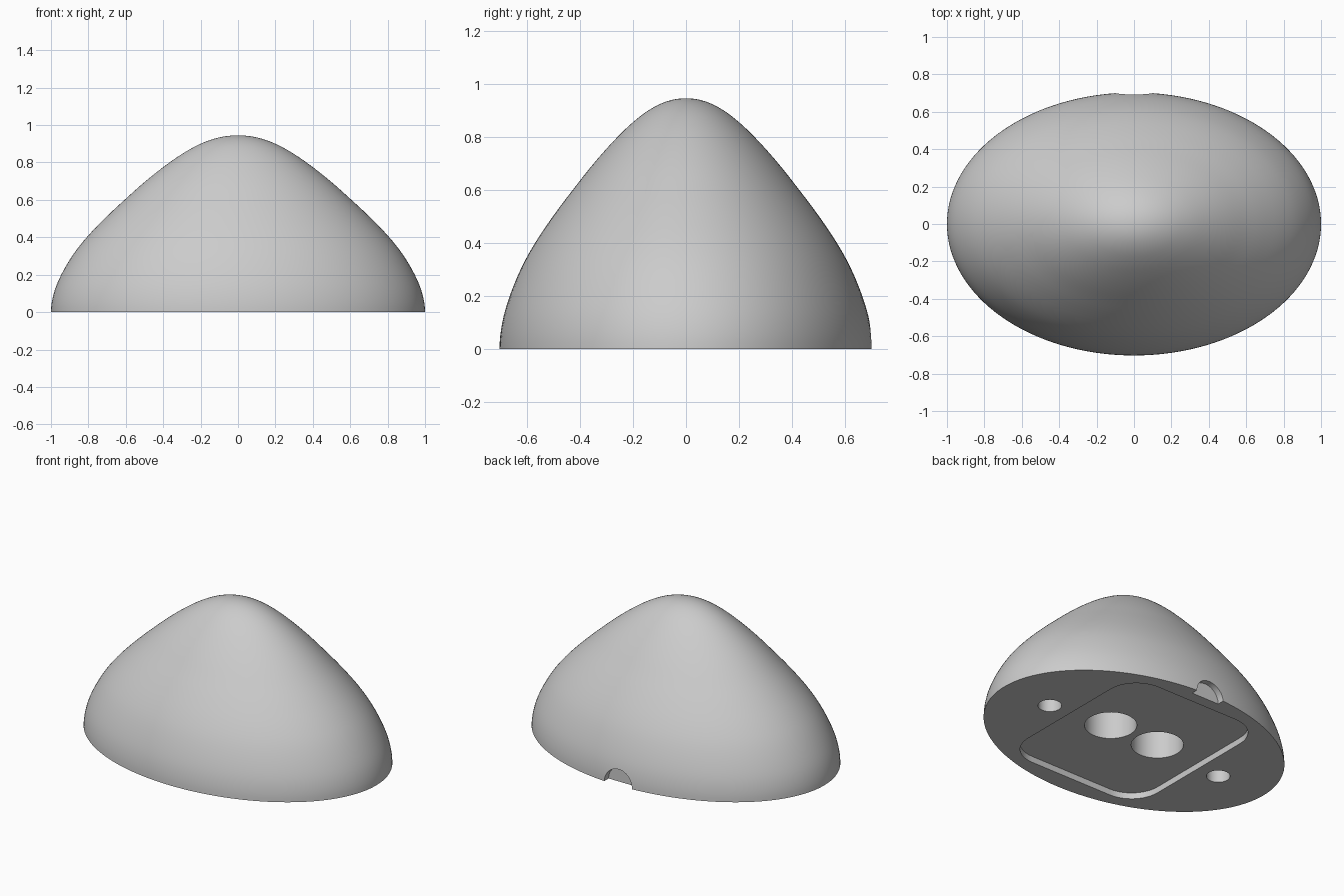
import bpy, bmesh, math
from mathutils import Vector, Matrix

cube = bpy.data.objects.get("Cube")
if cube:
    bpy.data.objects.remove(cube, do_unlink=True)

grey = bpy.data.materials.new("light grey")
grey.use_nodes = True
grey.diffuse_color = (0.6, 0.6, 0.6, 1)
grey.node_tree.nodes["Principled BSDF"].inputs["Base Color"].default_value = (0.6, 0.6, 0.6, 1)

DEPTH_SCALE = 0.703   # oval base: depth relative to width


def make_object(name, bm):
    bmesh.ops.recalc_face_normals(bm, faces=bm.faces)
    mesh = bpy.data.meshes.new(name)
    bm.to_mesh(mesh)
    bm.free()
    mesh.materials.append(grey)
    obj = bpy.data.objects.new(name, mesh)
    bpy.context.collection.objects.link(obj)
    return obj


def smooth_path(points, steps):
    """Catmull-Rom curve through the inner points."""
    path = []
    for a, b, c, d in zip(points, points[1:], points[2:], points[3:]):
        for i in range(steps):
            t = i / steps
            path.append(0.5 * (2 * b + (c - a) * t + (2 * a - 5 * b + 4 * c - d) * t * t
                               + (3 * b - a - 3 * c + d) * t ** 3))
    path.append(points[-2])
    return path


def prism(name, outline, z0, z1):
    bm = bmesh.new()
    face = bm.faces.new([bm.verts.new((x, y, z0)) for x, y in outline])
    extruded = bmesh.ops.extrude_face_region(bm, geom=[face])["geom"]
    verts = [g for g in extruded if isinstance(g, bmesh.types.BMVert)]
    bmesh.ops.translate(bm, verts=verts, vec=(0, 0, z1 - z0))
    return make_object(name, bm)


def circle(cx, cy, r, n=48):
    return [(cx + r * math.cos(math.tau * i / n), cy + r * math.sin(math.tau * i / n))
            for i in range(n)]


def rounded_rectangle(hx, hy, r, n=12):
    points = []
    for k, (sx, sy) in enumerate([(1, 1), (-1, 1), (-1, -1), (1, -1)]):
        for i in range(n + 1):
            a = math.pi / 2 * (k + i / n)
            points.append((sx * (hx - r) + r * math.cos(a), sy * (hy - r) + r * math.sin(a)))
    return points


# Domed body: half profile from base to tip, with a mirrored point at each end
profile = [Vector(p) for p in [
    (0.985, -0.1), (1, 0), (0.985, 0.1), (0.945, 0.2), (0.88, 0.31), (0.8, 0.41),
    (0.7, 0.513), (0.6, 0.606), (0.5, 0.695), (0.4, 0.775), (0.3, 0.845),
    (0.2, 0.9), (0.1, 0.934), (0, 0.945), (-0.1, 0.934)]]
path = smooth_path(profile, 4)
SEGMENTS = 128
bm = bmesh.new()
rings = []
for r, z in path[:-1]:
    rings.append([bm.verts.new((x, y * DEPTH_SCALE, z)) for x, y in circle(0, 0, r, SEGMENTS)])
tip = bm.verts.new((0, 0, path[-1].y))
for low, high in zip(rings, rings[1:]):
    for i in range(SEGMENTS):
        j = (i + 1) % SEGMENTS
        bm.faces.new((low[i], low[j], high[j], high[i]))
for i in range(SEGMENTS):
    bm.faces.new((rings[-1][i], rings[-1][(i + 1) % SEGMENTS], tip))
bm.faces.new(rings[0][::-1])
body = make_object("domed_body", bm)

# Underside pocket, two wide bores and two screw holes
cutters = [prism("pocket_cutter", rounded_rectangle(0.5, 0.58, 0.2), -0.1, 0.04)]
for side in (-1, 1):
    cutters.append(prism("bore_cutter", circle(side * 0.18, 0, 0.155), -0.1, 0.45))
    cutters.append(prism("screw_hole_cutter", circle(side * 0.65, 0, 0.07), -0.1, 0.38))

# Half-round cable notch at the back rim
notch = prism("notch_cutter", circle(0, 0, 0.1), -0.9, -0.655)
notch.data.transform(Matrix.Rotation(math.pi / 2, 4, "X"))
cutters.append(notch)

bpy.context.view_layer.objects.active = body
for cutter in cutters:
    cutter.hide_render = True
    mod = body.modifiers.new("cut", "BOOLEAN")
    mod.operation = "DIFFERENCE"
    mod.solver = "EXACT"
    mod.object = cutter
    bpy.ops.object.modifier_apply(modifier=mod.name)
    bpy.data.objects.remove(cutter, do_unlink=True)

# Smooth dome and bores, crisp rims
bpy.ops.object.select_all(action="DESELECT")
body.select_set(True)
bpy.ops.object.shade_smooth_by_angle(angle=math.radians(35))
